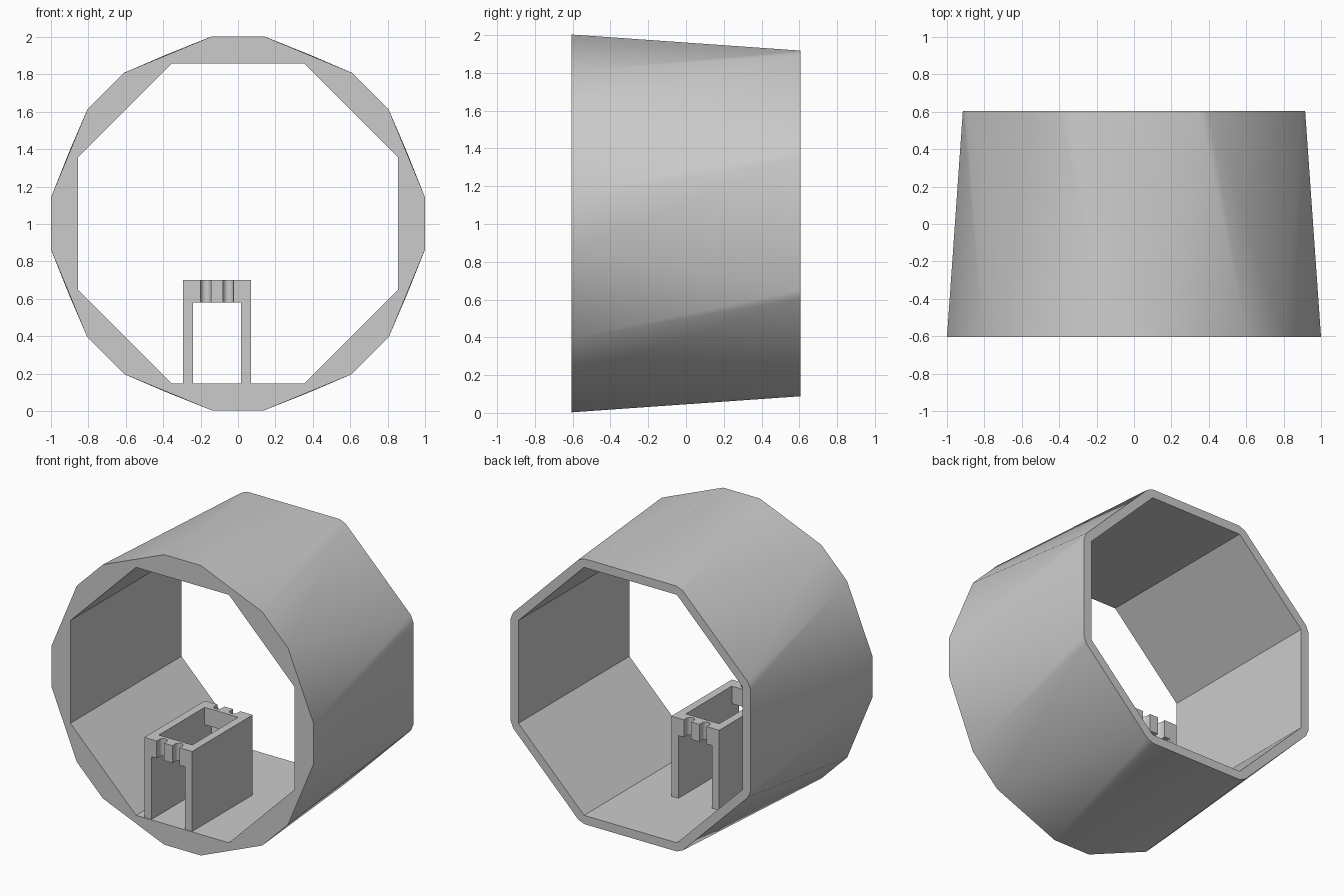
import bpy
import bmesh
from math import radians, sin, cos, tan, pi

cube = bpy.data.objects.get("Cube")
if cube:
    bpy.data.objects.remove(cube)

grey = bpy.data.materials.new("plain_grey")
grey.use_nodes = True
colour = (0.6, 0.6, 0.6, 1)
grey.diffuse_color = colour
grey.node_tree.nodes["Principled BSDF"].inputs["Base Color"].default_value = colour

CENTRE, FRONT, BACK = 1.003, -0.605, 0.605


def finish(name, bm):
    """Turn a bmesh into a smooth-by-angle object."""
    bmesh.ops.recalc_face_normals(bm, faces=bm.faces)
    mesh = bpy.data.meshes.new(name)
    bm.to_mesh(mesh)
    bm.free()
    mesh.materials.append(grey)
    obj = bpy.data.objects.new(name, mesh)
    bpy.context.collection.objects.link(obj)
    bpy.ops.object.select_all(action="DESELECT")
    obj.select_set(True)
    bpy.context.view_layer.objects.active = obj
    bpy.ops.object.shade_smooth_by_angle(angle=radians(30))
    return obj


def ring(bm, y, apothem, half_width):
    """Eight flats of the given half width, two points per flat."""
    points = []
    for i in range(8):
        a = i * pi / 4
        for t in (-half_width, half_width):
            points.append(bm.verts.new((apothem * cos(a) - t * sin(a), y,
                                        CENTRE + apothem * sin(a) + t * cos(a))))
    return points


def bridge(bm, a, b):
    for i in range(len(a)):
        j = (i + 1) % len(a)
        bm.faces.new((a[i], a[j], b[j], b[i]))


# Tapered shell with an octagonal bore
bm = bmesh.new()
bore = 0.855
rings = [ring(bm, FRONT, 1.0, 0.14), ring(bm, BACK, 0.915, 0.352),
         ring(bm, BACK, bore, bore * tan(pi / 8)), ring(bm, FRONT, bore, bore * tan(pi / 8))]
for k in range(4):
    bridge(bm, rings[k], rings[(k + 1) % 4])
bmesh.ops.remove_doubles(bm, verts=bm.verts, dist=0.0005)
finish("tapered_shell", bm)


def prism(name, outline, z0, z1):
    bm = bmesh.new()
    face = bm.faces.new([bm.verts.new((x, y, z0)) for x, y in outline])
    top = bmesh.ops.extrude_face_region(bm, geom=[face])["geom"]
    verts = [v for v in top if isinstance(v, bmesh.types.BMVert)]
    bmesh.ops.translate(bm, verts=verts, vec=(0, 0, z1 - z0))
    return finish(name, bm)


# Bracket side walls
MID, HALF, WALL = -0.1125, 0.1825, 0.055
Y0, Y1, FLOOR, UNDER, TOP = -0.6, 0.06, CENTRE - bore, 0.58, 0.7
for name, side in (("right", -1), ("left", 1)):
    outer, inner = MID + side * HALF, MID + side * (HALF - WALL)
    prism(f"bracket_{name}_wall",
          [(outer, Y0), (inner, Y0), (inner, Y1), (outer, Y1)], FLOOR, TOP)

# Bracket crossbars with two round-ended slots each
for name, edge, inward in (("front", Y0, 1), ("back", Y1, -1)):
    reach = HALF - WALL
    radius, depth, thick = 0.0275, 0.03, 0.08
    outline = [(MID - reach, edge)]
    for cx in (MID - 0.06, MID + 0.06):
        outline.append((cx - radius, edge))
        for s in range(9):
            a = pi - s * pi / 8
            outline.append((cx + radius * cos(a), edge + inward * (depth + radius * sin(a))))
        outline.append((cx + radius, edge))
    outline += [(MID + reach, edge), (MID + reach, edge + inward * thick),
                (MID - reach, edge + inward * thick)]
    prism(f"bracket_{name}_crossbar", outline, UNDER, TOP)
